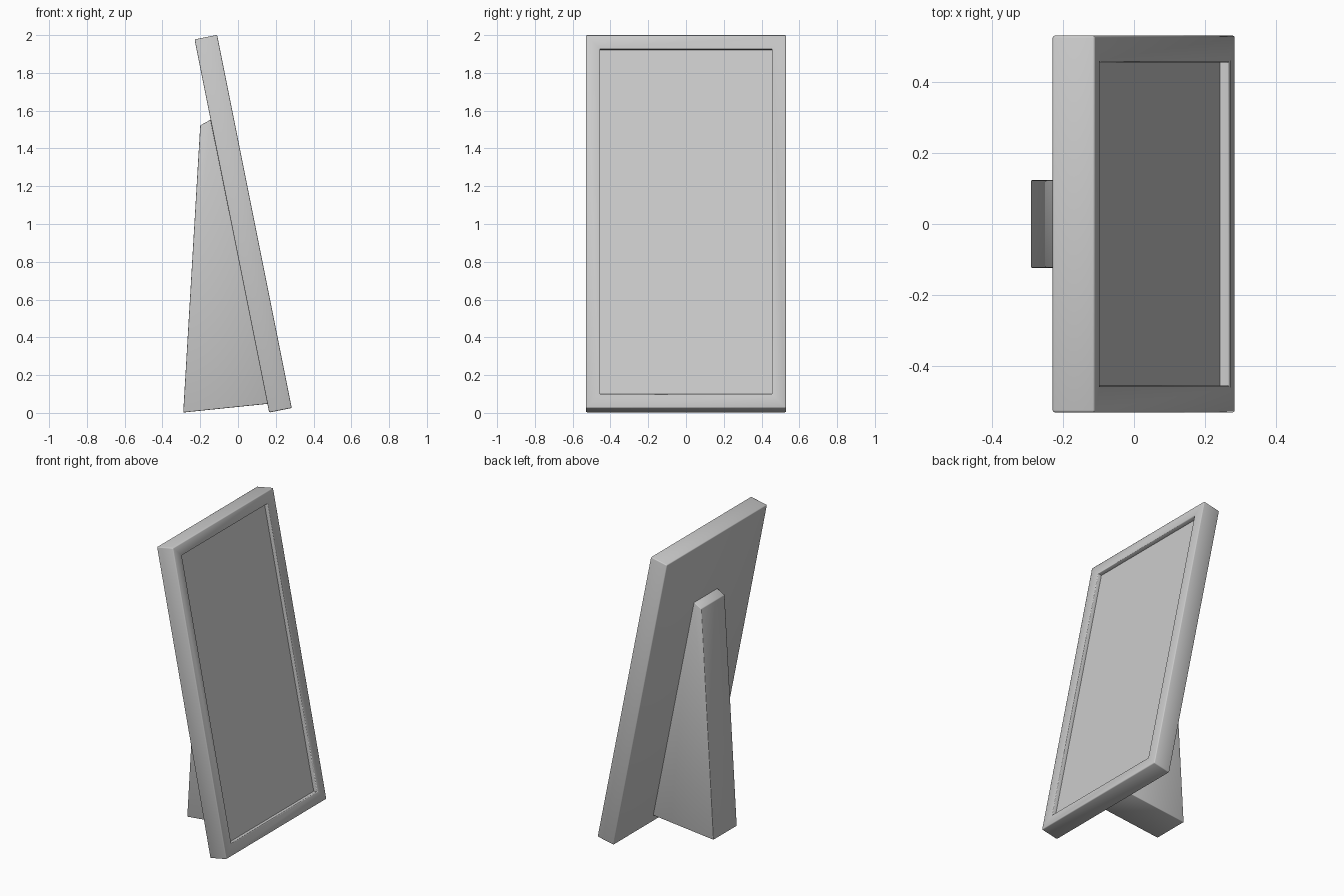
import bpy, bmesh, math
from mathutils import Matrix, Vector

if "Cube" in bpy.data.objects:
    bpy.data.objects.remove(bpy.data.objects["Cube"])

TILT = -math.atan(0.2)          # lean of the frame
LENGTH, WIDTH, THICK = 2.014, 1.06, 0.122
BORDER, DEPTH = 0.076, 0.028


def finish(bm, name, bevel):
    # round the outward edges, then turn the mesh into an object
    bmesh.ops.recalc_face_normals(bm, faces=bm.faces)
    edges = [e for e in bm.edges if e.is_convex and e.calc_face_angle(0) > 0.3]
    bmesh.ops.bevel(bm, geom=edges, offset=bevel, segments=2, profile=0.5,
                    affect='EDGES', clamp_overlap=True)
    mesh = bpy.data.meshes.new(name)
    bm.to_mesh(mesh)
    bm.free()
    ob = bpy.data.objects.new(name, mesh)
    bpy.context.collection.objects.link(ob)
    bpy.ops.object.select_all(action='DESELECT')
    ob.select_set(True)
    bpy.context.view_layer.objects.active = ob
    bpy.ops.object.shade_smooth_by_angle(angle=math.radians(50))
    return ob


# Frame: slab with a recessed picture panel on the +x face, leaning back
bm = bmesh.new()
bmesh.ops.create_cube(bm, size=1, matrix=Matrix.Translation((THICK / 2, 0, LENGTH / 2))
                      @ Matrix.Diagonal((THICK, WIDTH, LENGTH, 1)))
panel = max(bm.faces, key=lambda f: f.calc_center_median().x)
bmesh.ops.inset_region(bm, faces=[panel], thickness=BORDER, use_even_offset=True)
panel = bmesh.ops.extrude_discrete_faces(bm, faces=[panel])["faces"][0]
bmesh.ops.translate(bm, verts=panel.verts, vec=(-DEPTH, 0, 0))
frame = finish(bm, "picture_frame", 0.006)
frame.location = (0.165, 0, 0.002)
frame.rotation_euler = (0, TILT, 0)

# Stand: wedge profile extruded across y
bm = bmesh.new()
profile = [(-0.29, 0.002), (0.158, 0.048), (-0.145, 1.552), (-0.2, 1.522)]
face = bm.faces.new([bm.verts.new((x, -0.124, z)) for x, z in profile])
ext = bmesh.ops.extrude_face_region(bm, geom=[face])["geom"]
bmesh.ops.translate(bm, vec=(0, 0.248, 0),
                    verts=[v for v in ext if isinstance(v, bmesh.types.BMVert)])
finish(bm, "back_stand", 0.004)
